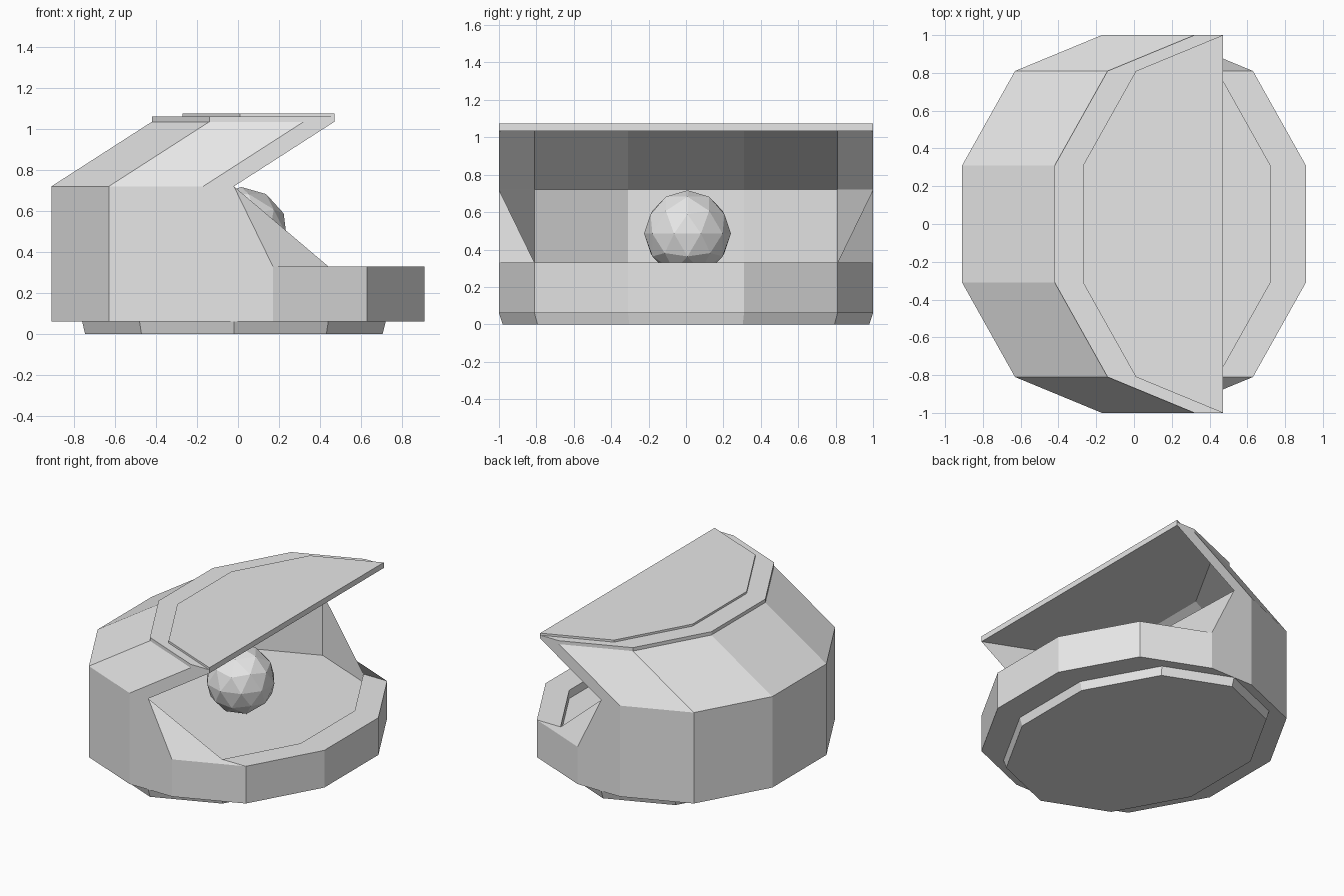
import bpy, bmesh

if "Cube" in bpy.data.objects:
    bpy.data.objects.remove(bpy.data.objects["Cube"])

grey = bpy.data.materials.new("plain_grey")
grey.diffuse_color = (0.8, 0.8, 0.8, 1)
grey.use_nodes = True
grey.node_tree.nodes["Principled BSDF"].inputs["Base Color"].default_value = grey.diffuse_color

# Half of a ten-sided outline, running from y = -1 to y = +1
HALF = [(0, -1), (0.46, -0.81), (0.74, -0.31), (0.74, 0.31), (0.46, 0.81), (0, 1)]
CX = -0.02                       # centre of the inner outline
Z_BASE, Z_FLOOR, Z_RIM, Z_WALL, Z_LID = 0.06, 0.27, 0.33, 0.72, 1.035
LEAN = 0.49                      # forward lean of the hood


def back(z, thick=0.0, shift=0.0):
    return [(CX - x - thick + shift, y, z) for x, y in HALF]


def front(z, thick=0.0):
    return [(CX + x + thick, y, z) for x, y in HALF]


def strip(a, b):
    return [[a[i], a[i + 1], b[i + 1], b[i]] for i in range(len(a) - 1)]


def build(name, faces):
    bm = bmesh.new()
    for f in faces:
        pts = [p for i, p in enumerate(f) if p != f[i - 1]]
        bm.faces.new([bm.verts.new(p) for p in pts])
    bmesh.ops.remove_doubles(bm, verts=bm.verts, dist=0.0005)
    bmesh.ops.recalc_face_normals(bm, faces=bm.faces)
    me = bpy.data.meshes.new(name)
    bm.to_mesh(me)
    bm.free()
    me.materials.append(grey)
    ob = bpy.data.objects.new(name, me)
    bpy.context.collection.objects.link(ob)
    return ob


def prism(name, low, high):
    return build(name, strip(low + low[:1], high + high[:1]) + [low, high])


# Shell body: thick back wall, leaning hood, low front rim and sunken floor
bo0, bo1 = back(Z_BASE, 0.15), back(Z_WALL, 0.15)
bo2 = back(Z_LID, 0.15, LEAN)
bi0, bi1, bi2 = back(Z_FLOOR), back(Z_WALL), back(Z_LID, 0, LEAN)
fo0, fo1 = front(Z_BASE, 0.19), front(Z_RIM, 0.19)
fi0, fi1 = front(Z_FLOOR), front(Z_RIM)

faces = strip(bo0, bo1) + strip(bo1, bo2) + strip(bo2, bi2)
faces += strip(bi0, bi1) + strip(bi1, bi2) + strip(fo0, fo1)
faces += strip(fi0[1:5], fi1[1:5]) + strip(fo1[1:5], fi1[1:5])
faces += [bo0 + fo0[::-1], bi0 + fi0[4:0:-1]]
for end, nxt in ((0, 1), (5, 4)):
    peak = bi1[end]
    faces.append([bo0[end], fo0[end], fo1[end], peak, bo1[end]])   # side wall
    faces.append([bo1[end], peak, bi2[end], bo2[end]])             # hood side
    faces.append([peak, fo1[end], fo1[nxt], fi1[nxt]])             # sloping cheek
    faces.append([fi0[end], fi0[nxt], fi1[nxt], peak])             # inner cheek
build("shell_body", faces)

# Two stacked lid plates
lip = CX + LEAN
prism("lid_lower_plate",
      bo2 + [(lip, 1, Z_LID), (lip, -1, Z_LID)],
      [(x, y, 1.06) for x, y, z in bo2] + [(lip, 1, 1.06), (lip, -1, 1.06)])
prism("lid_upper_plate", back(1.06, 0, LEAN), back(1.075, 0, LEAN))

# Tapered foot plate
ring = back(Z_BASE) + front(Z_BASE)[4:0:-1]
prism("foot_plate", [(CX + (x - CX) * 0.98, y * 0.98, 0) for x, y, z in ring], ring)

# Faceted ball resting on the floor
bpy.ops.mesh.primitive_ico_sphere_add(subdivisions=2, radius=0.232,
                                      location=(0.015, 0.008, 0.485))
ball = bpy.context.object
ball.name = "ball"
ball.data.materials.append(grey)
